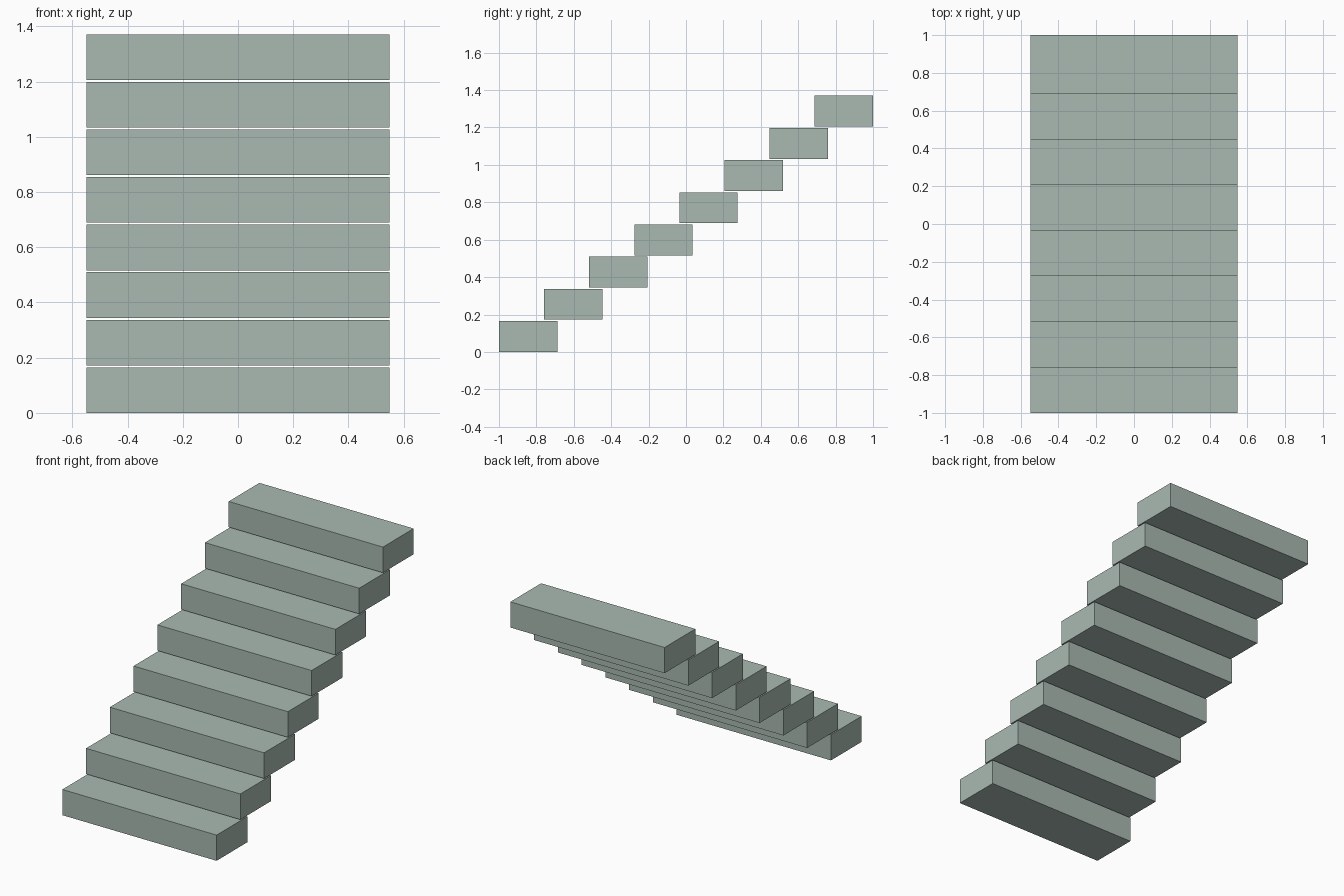
import bpy
import bmesh
from mathutils import Matrix, Vector

default_cube = bpy.data.objects.get("Cube")
if default_cube:
    bpy.data.objects.remove(default_cube, do_unlink=True)

STEP_COUNT = 8
WIDTH, DEPTH, THICKNESS = 1.096, 0.312, 0.165
LENGTH, HEIGHT = 2.0, 1.37
RUN = (LENGTH - DEPTH) / (STEP_COUNT - 1)
RISE = (HEIGHT - THICKNESS) / (STEP_COUNT - 1)

# Grey-green stone
stone = bpy.data.materials.new("grey_green_stone")
stone.use_nodes = True
colour = (0.40, 0.49, 0.445, 1)
stone.diffuse_color = colour
stone.node_tree.nodes["Principled BSDF"].inputs["Base Color"].default_value = colour

# One block shared by all the steps
block = bpy.data.meshes.new("step_block")
bm = bmesh.new()
bmesh.ops.create_cube(bm, size=1, matrix=Matrix.Diagonal((WIDTH, DEPTH, THICKNESS, 1)))
bm.to_mesh(block)
bm.free()
block.materials.append(stone)

# Floating steps climbing from front to back
first = Vector((0, (DEPTH - LENGTH) / 2, THICKNESS / 2))
for i in range(STEP_COUNT):
    step = bpy.data.objects.new(f"step_{i + 1}", block)
    step.location = first + i * Vector((0, RUN, RISE))
    bpy.context.collection.objects.link(step)
